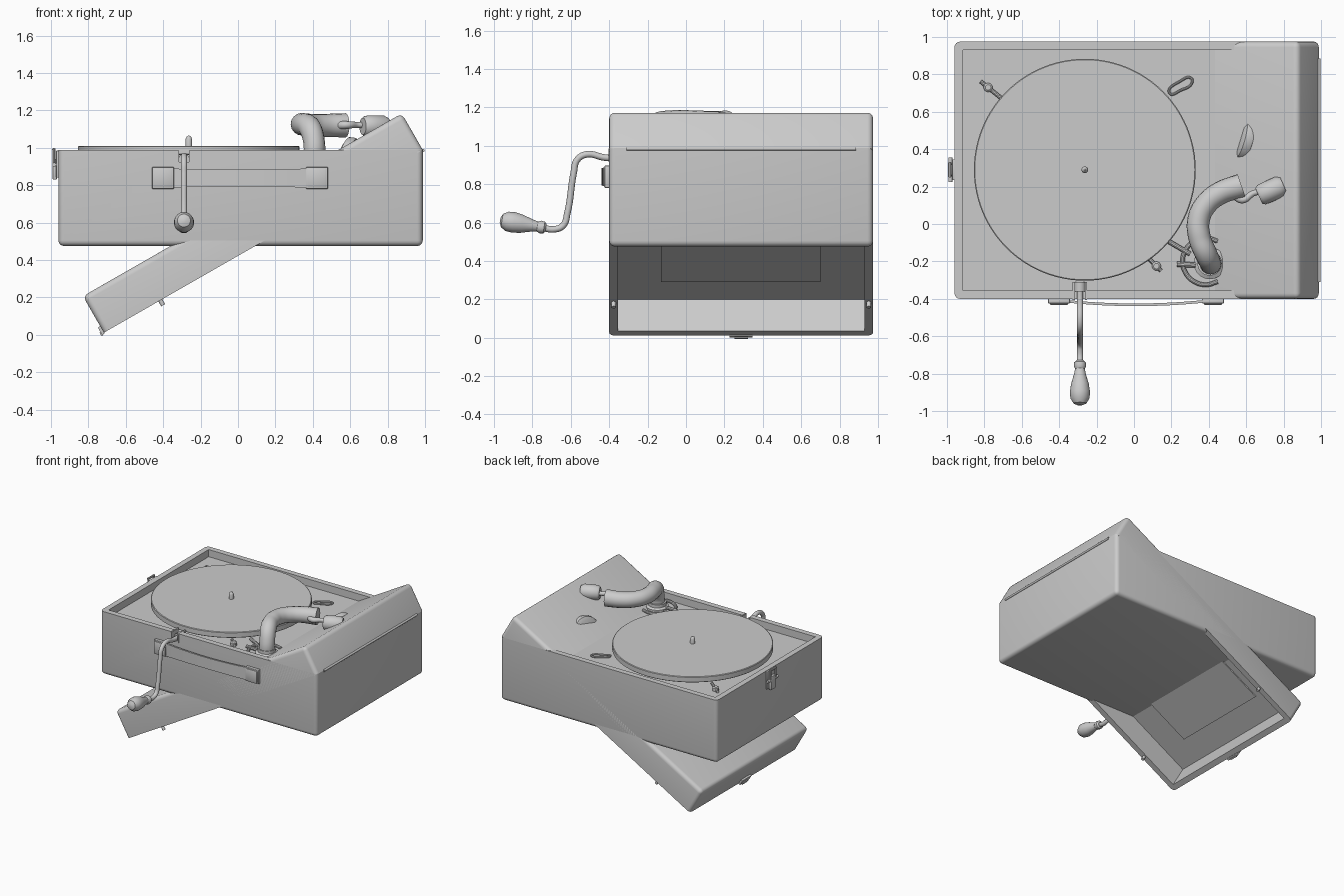
import bpy, bmesh, math
from mathutils import Vector, Matrix

if "Cube" in bpy.data.objects:
    bpy.data.objects.remove(bpy.data.objects["Cube"])

grey = bpy.data.materials.new("plain_grey")
grey.diffuse_color = (0.6, 0.6, 0.6, 1)
grey.use_nodes = True
grey.node_tree.nodes["Principled BSDF"].inputs["Base Color"].default_value = grey.diffuse_color
YC = 0.2875      # case middle in y
DECK = 0.93      # deck height


def finish(name, bm, smooth=True):
    bmesh.ops.recalc_face_normals(bm, faces=bm.faces)
    me = bpy.data.meshes.new(name)
    bm.to_mesh(me)
    bm.free()
    ob = bpy.data.objects.new(name, me)
    bpy.context.collection.objects.link(ob)
    me.materials.append(grey)
    if smooth:
        bpy.ops.object.select_all(action='DESELECT')
        ob.select_set(True)
        bpy.context.view_layer.objects.active = ob
        bpy.ops.object.shade_smooth_by_angle(angle=math.radians(35))
    return ob


def box(name, lo, hi, bevel=0.0, segs=4, skip_z=None):
    """Box between two corners; edges lying at height skip_z stay sharp."""
    bm = bmesh.new()
    bmesh.ops.create_cube(bm, size=1)
    for v in bm.verts:
        v.co = [lo[i] + (v.co[i] + 0.5) * (hi[i] - lo[i]) for i in range(3)]
    if bevel:
        edges = [e for e in bm.edges if skip_z is None
                 or any(abs(v.co.z - skip_z) > 1e-4 for v in e.verts)]
        bmesh.ops.bevel(bm, geom=edges, offset=bevel, segments=segs,
                        profile=0.5, affect='EDGES')
    return finish(name, bm, bevel > 0)


def lathe(name, profile, start, direction, segs=32):
    """Turn (radius, distance) pairs round an axis."""
    bm = bmesh.new()
    turn = Vector(direction).to_track_quat('Z', 'Y').to_matrix()
    rings = []
    for r, h in profile:
        rings.append([bm.verts.new(Vector(start) + turn @ Vector(
            (r * math.cos(2 * math.pi * i / segs), r * math.sin(2 * math.pi * i / segs), h)))
            for i in range(segs)])
    for a, b in zip(rings, rings[1:]):
        for i in range(segs):
            j = (i + 1) % segs
            bm.faces.new((a[i], a[j], b[j], b[i]))
    bm.faces.new(rings[0])
    bm.faces.new(rings[-1])
    return finish(name, bm)


def rod(name, a, b, r, segs=16):
    a, b = Vector(a), Vector(b)
    return lathe(name, [(r, 0), (r, (b - a).length)], a, b - a, segs)


def tube(name, pts, radius, scales=None, cyclic=False, res=6):
    """Round tube along a smooth path."""
    cu = bpy.data.curves.new(name, 'CURVE')
    cu.dimensions = '3D'
    cu.bevel_depth = radius
    cu.bevel_resolution = res
    cu.use_fill_caps = True
    cu.resolution_u = 8
    sp = cu.splines.new('BEZIER')
    sp.bezier_points.add(len(pts) - 1)
    sp.use_cyclic_u = cyclic
    for i, p in enumerate(pts):
        bp = sp.bezier_points[i]
        bp.co = p
        bp.handle_left_type = bp.handle_right_type = 'AUTO'
        bp.radius = scales[i] if scales else 1
    ob = bpy.data.objects.new(name, cu)
    bpy.context.collection.objects.link(ob)
    cu.materials.append(grey)
    bpy.ops.object.select_all(action='DESELECT')
    ob.select_set(True)
    bpy.context.view_layer.objects.active = ob
    bpy.ops.object.convert(target='MESH')
    bpy.ops.object.shade_smooth_by_angle(angle=math.radians(35))
    return bpy.context.view_layer.objects.active


def cut(ob, lo, hi):
    cutter = box("cutter", lo, hi)
    cutter.hide_render = True
    m = ob.modifiers.new("cut", 'BOOLEAN')
    m.operation = 'DIFFERENCE'
    m.solver = 'EXACT'
    m.object = cutter
    bpy.ops.object.select_all(action='DESELECT')
    ob.select_set(True)
    bpy.context.view_layer.objects.active = ob
    bpy.ops.object.modifier_apply(modifier=m.name)
    bpy.data.objects.remove(cutter)


# case with recessed deck and a notch for the crank
case = box("case", (-0.96, -0.4, 0.475), (0.988, 0.975, 0.988), 0.03, skip_z=0.988)
cut(case, (-0.915, -0.355, DECK), (0.943, 0.93, 1.1))
cut(case, (-0.322, -0.45, 0.925), (-0.258, -0.33, 1.1))

# tilted hollow lid, modelled flat with the hinge at its origin
L, T = 1.965, 0.225
lid = box("lid", (-L, -0.6875, 0), (0, 0.6875, T), 0.03, skip_z=0)
cut(lid, (-L + 0.045, -0.6425, -0.1), (-0.045, 0.6425, 0.19))
lid_parts = [lid,
             box("lid_panel", (-1.72, -0.4175, 0.181), (-0.9, 0.4125, 0.19)),
             box("lid_catch", (-L - 0.014, -0.06, -0.005), (-L + 0.004, 0.06, 0.04)),
             box("lid_catch_lip", (-L - 0.02, -0.035, -0.01), (-L - 0.008, 0.035, 0.012))]
for s in (-1, 1):
    lid_parts.append(rod("lid_peg", (-1.617, s * 0.665, 0.01), (-1.617, s * 0.665, -0.03), 0.012))
place = Matrix.Translation((0.988, YC, 0.988)) @ Matrix.Rotation(math.radians(-29.8), 4, 'Y')
for ob in lid_parts:
    ob.data.transform(place)

# hinge bar
rod("hinge", (0.988, -0.31, 0.985), (0.988, 0.885, 0.985), 0.009, 12)

# platter and spindle
px, py = -0.263, 0.29
lathe("platter", [(0.585, 0), (0.593, 0.006), (0.593, 0.044), (0.588, 0.048)],
      (px, py, 0.962), (0, 0, 1), 96)
lathe("platter_hub", [(0.06, 0), (0.06, 0.04)], (px, py, DECK), (0, 0, 1))
lathe("spindle", [(0.018, 0), (0.018, 0.04), (0.013, 0.053), (0.004, 0.06)],
      (px, py, 1.005), (0, 0, 1), 20)

# crank with turned grip
cx = -0.289
tube("crank_arm", [(cx, -0.31, 0.935), (cx, -0.42, 0.938), (cx, -0.52, 0.955), (cx, -0.568, 0.925),
                   (cx, -0.585, 0.86), (cx, -0.618, 0.65), (cx, -0.64, 0.585),
                   (cx, -0.685, 0.565), (cx, -0.75, 0.573)], 0.017)
lathe("crank_grip", [(0.02, 0), (0.031, 0.01), (0.033, 0.03), (0.026, 0.045), (0.032, 0.075),
                     (0.047, 0.125), (0.054, 0.17), (0.051, 0.205), (0.035, 0.232), (0.012, 0.242)],
      (cx, -0.73, 0.572), (0, -1, 0.17))
lathe("crank_collar", [(0.03, 0), (0.03, 0.05)], (cx, -0.31, 0.936), (0, -1, 0), 20)
for s in (-1, 1):
    box("crank_bracket", (cx + s * 0.033 - 0.006, -0.405, 0.915),
        (cx + s * 0.033 + 0.006, -0.31, 0.985))

# carrying strap and its end plates
for x in (-0.46, 0.363):
    box("strap_plate", (x, -0.425, 0.78), (x + 0.118, -0.398, 0.897), 0.006, 2)
    box("strap_keeper", (x + 0.01, -0.432, 0.79), (x + 0.108, -0.42, 0.887), 0.004, 2)
bm = bmesh.new()
rows = []
for i in range(17):
    t = i / 8 - 1
    x, y = 0.01 + 0.36 * t, -0.414 - 0.018 * (1 - t * t)
    h = 0.045 + 0.006 * t * t
    rows.append([bm.verts.new((x, y + dy, 0.838 + dz * h))
                 for dy, dz in ((-0.007, -1), (-0.007, 1), (0.007, 1), (0.007, -1))])
for a, b in zip(rows, rows[1:]):
    for i in range(4):
        bm.faces.new((a[i], a[(i + 1) % 4], b[(i + 1) % 4], b[i]))
bm.faces.new(rows[0])
bm.faces.new(rows[-1])
finish("carrying_strap", bm)

# latch on the left side
box("latch_plate", (-0.972, 0.235, 0.84), (-0.955, 0.345, 0.985), 0.004, 2)
box("latch_lever", (-0.992, 0.26, 0.83), (-0.968, 0.32, 0.94), 0.006, 2)
rod("latch_pin", (-0.982, 0.225, 0.91), (-0.982, 0.355, 0.91), 0.011, 12)
for s in (-1, 1):
    rod("latch_loop", (-0.985, 0.29 + s * 0.035, 0.9), (-0.985, 0.29 + s * 0.035, 0.995), 0.008, 10)
rod("latch_hook", (-0.985, 0.25, 0.99), (-0.985, 0.33, 0.99), 0.009, 10)

# tone arm on a round base
lathe("arm_base", [(0.085, 0), (0.085, 0.015), (0.066, 0.025), (0.066, 0.05)],
      (0.405, -0.21, DECK), (0, 0, 1))
tube("tone_arm", [(0.407, -0.212, 0.93), (0.407, -0.205, 1.03), (0.385, -0.16, 1.105),
                  (0.35, -0.07, 1.125), (0.345, 0.02, 1.125), (0.385, 0.105, 1.122),
                  (0.46, 0.165, 1.12), (0.575, 0.205, 1.12)],
     0.06, [0.96, 0.96, 1, 1, 1, 1, 1.02, 1.08])
tube("arm_link", [(0.54, 0.15, 1.12), (0.58, 0.13, 1.122), (0.64, 0.165, 1.122), (0.7, 0.175, 1.12)],
     0.02, [1.1, 1, 0.8, 0.8])
lathe("arm_elbow", [(0.045, 0), (0.056, 0.015), (0.058, 0.06), (0.058, 0.12), (0.045, 0.145)],
      (0.667, 0.15, 1.115), (0.9, 0.4, 0), 28)

# round sound box partly sunk in the lid
axis = Vector((-0.93, 0.24, 0.25)).normalized()
lathe("sound_box", [(0.11, 0), (0.128, 0.008), (0.13, 0.03), (0.125, 0.052), (0.1, 0.062)],
      Vector((0.585, 0.46, 0.93)) - axis * 0.03, axis, 40)

# fittings on the deck
arc = [(0.385 + 0.125 * math.cos(a), -0.2 + 0.125 * math.sin(a), DECK + 0.012)
       for a in [math.radians(60 + 30 * i) for i in range(9)]]
tube("arm_rest_ring", arc, 0.012, res=3)
rod("ring_arm", (0.23, -0.215, 0.945), (0.33, -0.22, 0.945), 0.014, 10)
rod("brake_rod", (0.18, -0.09, 0.945), (0.3, -0.16, 0.945), 0.013, 10)
tube("needle_loop", [(0.19, 0.7, 0.94), (0.25, 0.715, 0.94), (0.31, 0.755, 0.94),
                     (0.305, 0.78, 0.94), (0.25, 0.765, 0.94)], 0.007, cyclic=True, res=3)
for x, y, dx, dy in ((-0.78, 0.73, 0.08, -0.065), (0.12, -0.225, -0.05, 0.05)):
    lathe("lever_knob", [(0.024, 0), (0.024, 0.025), (0.015, 0.032)], (x, y, DECK), (0, 0, 1), 20)
    rod("lever_rod", (x - dx * 0.5, y - dy * 0.5, 0.942), (x + dx, y + dy, 0.942), 0.011, 10)
